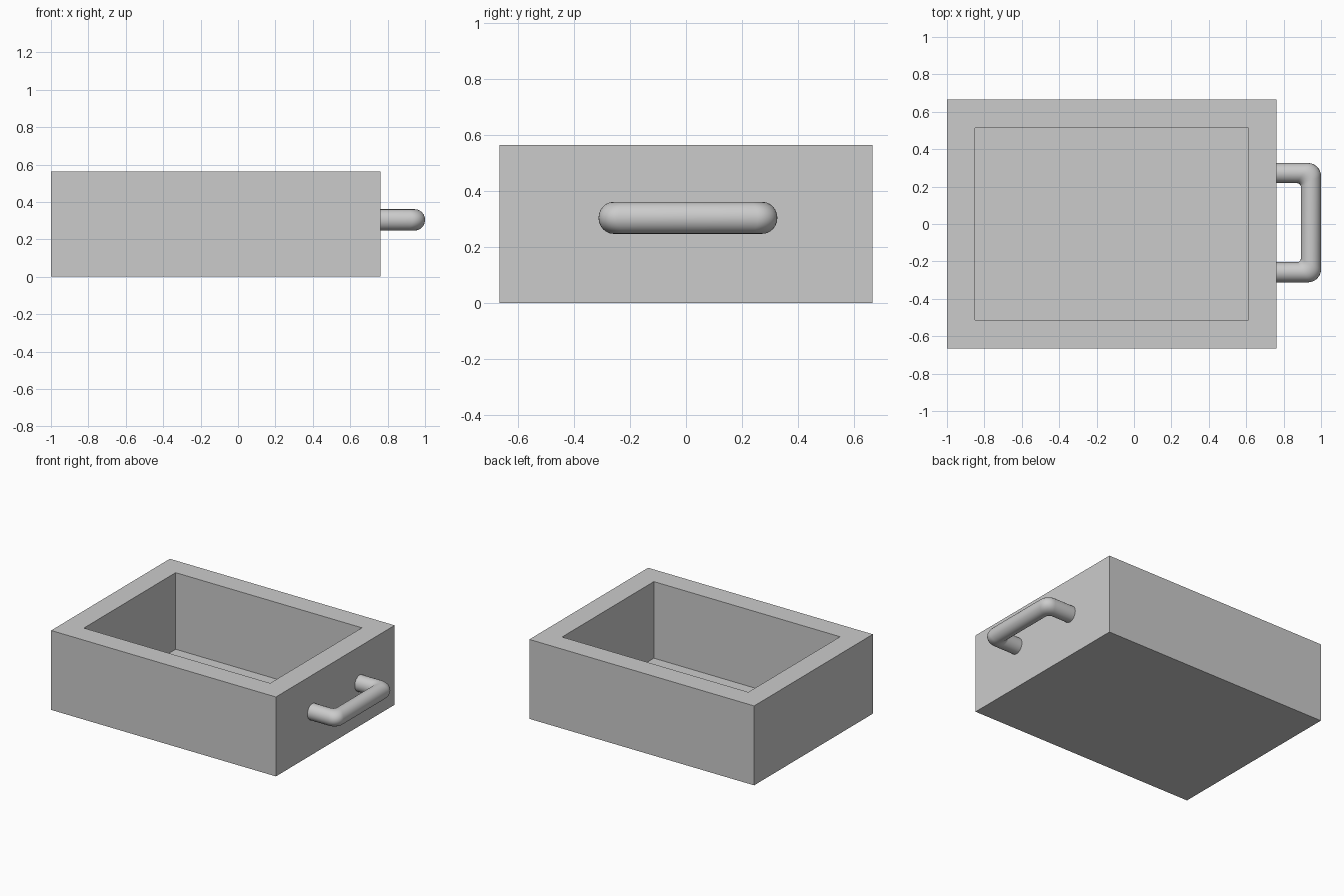
import bpy, bmesh
from math import sin, cos, pi, radians
from mathutils import Vector

if "Cube" in bpy.data.objects:
    bpy.data.objects.remove(bpy.data.objects["Cube"])


def make_object(name, bm):
    bmesh.ops.recalc_face_normals(bm, faces=bm.faces)
    mesh = bpy.data.meshes.new(name)
    bm.to_mesh(mesh)
    bm.free()
    obj = bpy.data.objects.new(name, mesh)
    bpy.context.collection.objects.link(obj)
    return obj


# Drawer tray: solid block with an inset top pushed down to a thin floor
X0, X1, Y, TOP, WALL, FLOOR = -1.0, 0.763, 0.665, 0.563, 0.151, 0.02
bm = bmesh.new()
bmesh.ops.create_cube(bm, size=1)
for v in bm.verts:
    v.co = Vector(((X0 + X1) / 2 + v.co.x * (X1 - X0), v.co.y * 2 * Y, (v.co.z + 0.5) * TOP))
top = max(bm.faces, key=lambda f: f.calc_center_median().z)
bmesh.ops.inset_region(bm, faces=[top], thickness=WALL, use_even_offset=True)
new = bmesh.ops.extrude_discrete_faces(bm, faces=[top])["faces"][0]
for v in new.verts:
    v.co.z = FLOOR
make_object("drawer_tray", bm)

# Pull handle: round U bar, its bends rounded separately on the outer and inner side
SEG, RZ, HZ, Y_MID = 24, 0.057, 0.304, 0.007


def bend_edge(x, half, radius, a):
    """Point on a rounded corner of the U outline, in the -y half."""
    return Vector((x - radius + radius * cos(a), -half + radius + radius * sin(a), 0))


# Outer/inner outline pairs for the front half, then mirrored for the back half
pairs = [(Vector((X1 - 0.01, -0.319, 0)), Vector((X1 - 0.01, -0.211, 0)))]
pairs += [(bend_edge(1.0, 0.319, 0.07, a), bend_edge(0.892, 0.211, 0.02, a))
          for a in (-pi / 2 + i * pi / 16 for i in range(9))]
flip = Vector((1, -1, 1))
pairs += [(o * flip, i * flip) for o, i in reversed(pairs)]

bm = bmesh.new()
rings = []
for outer, inner in pairs:
    ring = []
    for k in range(SEG):
        s = 2 * pi * k / SEG
        co = inner.lerp(outer, (1 + cos(s)) / 2) + Vector((0, Y_MID, HZ + RZ * sin(s)))
        ring.append(bm.verts.new(co))
    rings.append(ring)
for a, b in zip(rings, rings[1:]):
    for k in range(SEG):
        n = (k + 1) % SEG
        bm.faces.new((a[k], a[n], b[n], b[k]))
bm.faces.new(rings[0])
bm.faces.new(rings[-1])
handle = make_object("pull_handle", bm)
bpy.context.view_layer.objects.active = handle
handle.select_set(True)
bpy.ops.object.shade_smooth_by_angle(angle=radians(40))
